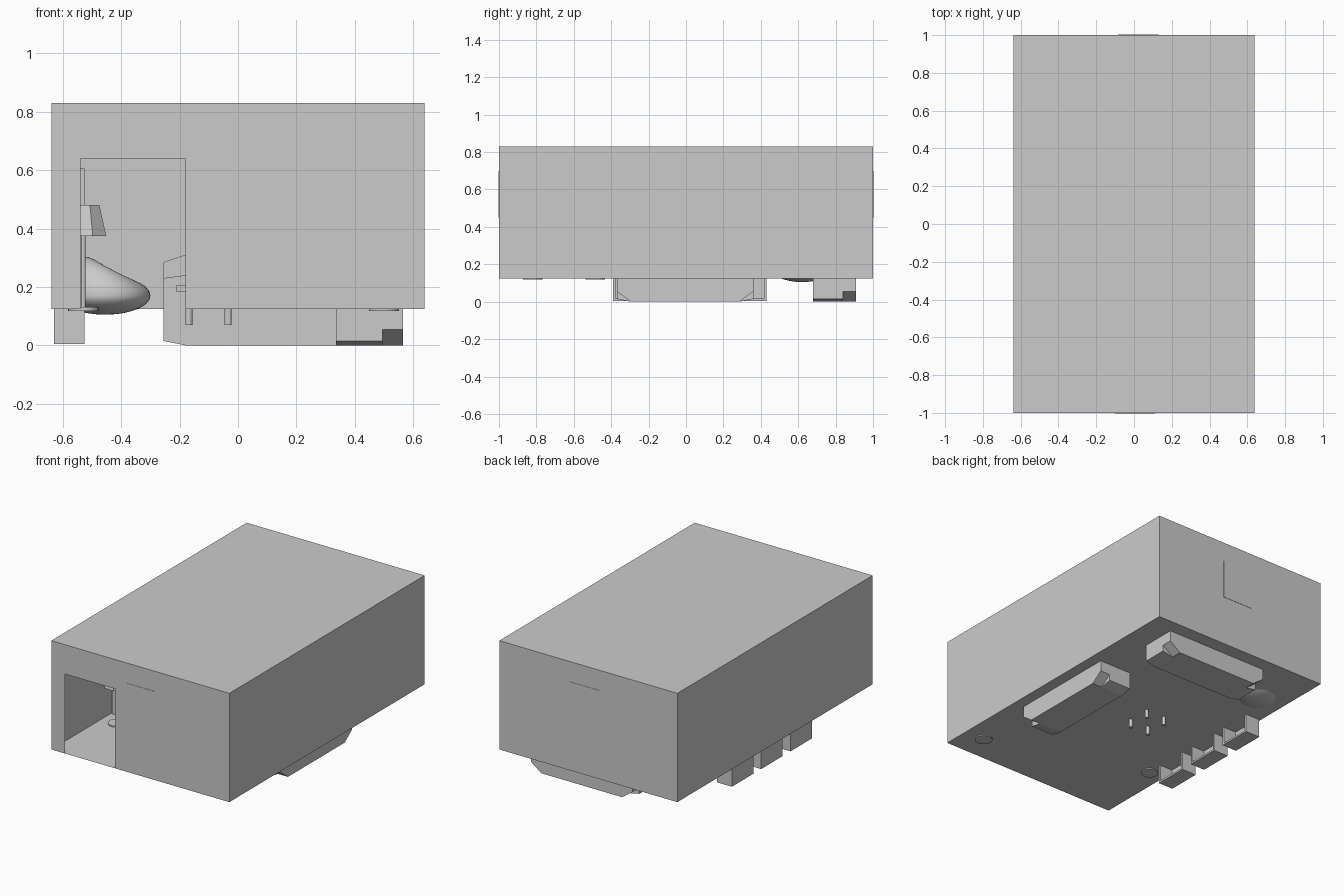
import bpy, bmesh, math
from mathutils import Matrix, Vector

if "Cube" in bpy.data.objects:
    bpy.data.objects.remove(bpy.data.objects["Cube"])


def finish(name, bm, recalc=True):
    if recalc:
        bmesh.ops.recalc_face_normals(bm, faces=bm.faces)
    me = bpy.data.meshes.new(name)
    bm.to_mesh(me)
    bm.free()
    ob = bpy.data.objects.new(name, me)
    bpy.context.collection.objects.link(ob)
    return ob


def add_box(bm, x0, x1, y0, y1, z0, z1):
    m = Matrix.Translation(((x0 + x1) / 2, (y0 + y1) / 2, (z0 + z1) / 2))
    m = m @ Matrix.Diagonal((x1 - x0, y1 - y0, z1 - z0, 1))
    bmesh.ops.create_cube(bm, size=1, matrix=m)


def boxes(name, items):
    bm = bmesh.new()
    for b in items:
        add_box(bm, *b)
    return finish(name, bm)


def add_cone(bm, x, y, z0, z1, r0, r1, sides, turn=0.0):
    m = Matrix.Translation((x, y, (z0 + z1) / 2)) @ Matrix.Rotation(turn, 4, 'Z')
    bmesh.ops.create_cone(bm, cap_ends=True, segments=sides, radius1=r0,
                          radius2=r1, depth=z1 - z0, matrix=m)


def add_prism(bm, profile, v0, v1, m):
    face = bm.faces.new([bm.verts.new(m @ Vector((u, v0, z))) for u, z in profile])
    out = bmesh.ops.extrude_face_region(bm, geom=[face], use_keep_orig=True)
    move = m.to_3x3() @ Vector((0, v1 - v0, 0))
    bmesh.ops.translate(bm, vec=move,
                        verts=[g for g in out['geom'] if isinstance(g, bmesh.types.BMVert)])


# Room shell of thin sheets, front wall notched for the doorway
X, Z0, Z1 = 0.638, 0.125, 0.83
bm = bmesh.new()
sheets = [
    [(-X, -1, Z0), (-X, 1, Z0), (X, 1, Z0), (X, -1, Z0)],
    [(-X, -1, Z1), (X, -1, Z1), (X, 1, Z1), (-X, 1, Z1)],
    [(-X, -1, Z0), (-X, -1, Z1), (-X, 1, Z1), (-X, 1, Z0)],
    [(X, -1, Z0), (X, 1, Z0), (X, 1, Z1), (X, -1, Z1)],
    [(-X, 1, Z0), (-X, 1, Z1), (X, 1, Z1), (X, 1, Z0)],
]
door = [(-X, Z0), (-0.54, Z0), (-0.54, 0.64), (-0.18, 0.64), (-0.18, Z0), (X, Z0), (X, Z1), (-X, Z1)]
sheets.append([(x, -1, z) for x, z in door])
for s in sheets:
    bm.faces.new([bm.verts.new(p) for p in s])
finish("room_shell", bm, recalc=False)

# Windows
boxes("front_window", [(-0.10, 0.11, -1.002, -0.995, 0.45, 0.70)])
boxes("back_window", [(-0.085, 0.13, 0.995, 1.002, 0.45, 0.70)])


# Sofas with tapered arms and a higher back
def sofa(name, m):
    seat = [(-.365, .015), (-.29, 0), (.29, 0), (.365, .015), (.365, .23),
            (.29, .24), (.29, .16), (-.29, .16), (-.29, .24), (-.365, .23)]
    back = [(-.365, .055), (-.29, 0), (.29, 0), (.365, .055),
            (.365, .285), (.29, .31), (-.29, .31), (-.365, .285)]
    bm = bmesh.new()
    add_prism(bm, seat, 0, 0.16, m)
    add_prism(bm, back, 0.16, 0.23, m)
    finish(name, bm)


sofa("back_sofa", Matrix.Translation((0.11, 0.68, 0)))
sofa("side_sofa", Matrix.Translation((0.335, -0.005, 0)) @ Matrix.Rotation(-math.pi / 2, 4, 'Z'))

# Bookcases along the left wall, open towards the room
for i, yc in enumerate((-0.28, 0.02, 0.32)):
    y0, y1, a, b, t = yc - 0.11, yc + 0.11, -0.63, -0.525, 0.012
    parts = [(a, a + t, y0, y1, 0.005, 0.605),
             (a, b, y0, y0 + t, 0.005, 0.605), (a, b, y1 - t, y1, 0.005, 0.605)]
    for k in range(5):
        z = 0.005 + k * 0.147
        parts.append((a, b, y0, y1, z, z + t))
    boxes(f"bookcase_{i + 1}", parts)

# Coffee table
bm = bmesh.new()
add_box(bm, -0.212, 0.01, -0.11, 0.12, 0.185, 0.205)
for x in (-0.168, -0.034):
    for y in (-0.07, 0.08):
        add_cone(bm, x, y, 0.07, 0.19, 0.012, 0.012, 12)
finish("coffee_table", bm)

# Floor lamps
for i, (x, y) in enumerate(((-0.53, -0.485), (0.50, -0.82))):
    bm = bmesh.new()
    add_cone(bm, x, y, 0.118, 0.132, 0.052, 0.052, 24)
    add_cone(bm, x, y, 0.13, 0.42, 0.007, 0.007, 12)
    finish(f"lamp_stand_{i + 1}", bm)
    bm = bmesh.new()
    add_cone(bm, x, y, 0.375, 0.48, 0.085, 0.06, 8, math.pi / 8)
    finish(f"lamp_shade_{i + 1}", bm)

# Beanbag with a dented seat and raised back
bm = bmesh.new()
bmesh.ops.create_uvsphere(bm, u_segments=40, v_segments=24, radius=1)
for v in bm.verts:
    nx, ny, nz = v.co
    h = (0.125 - 0.06 * nx) * nz if nz > 0 else 0.065 * nz
    dent = 0.07 * math.exp(-((nx - 0.25) ** 2 + ny ** 2) / 0.14) if nz > 0 else 0
    v.co = (-0.455 + 0.155 * nx, 0.62 + 0.155 * ny, 0.17 + h - dent * max(nz, 0))
bag = finish("beanbag", bm)
for p in bag.data.polygons:
    p.use_smooth = True
